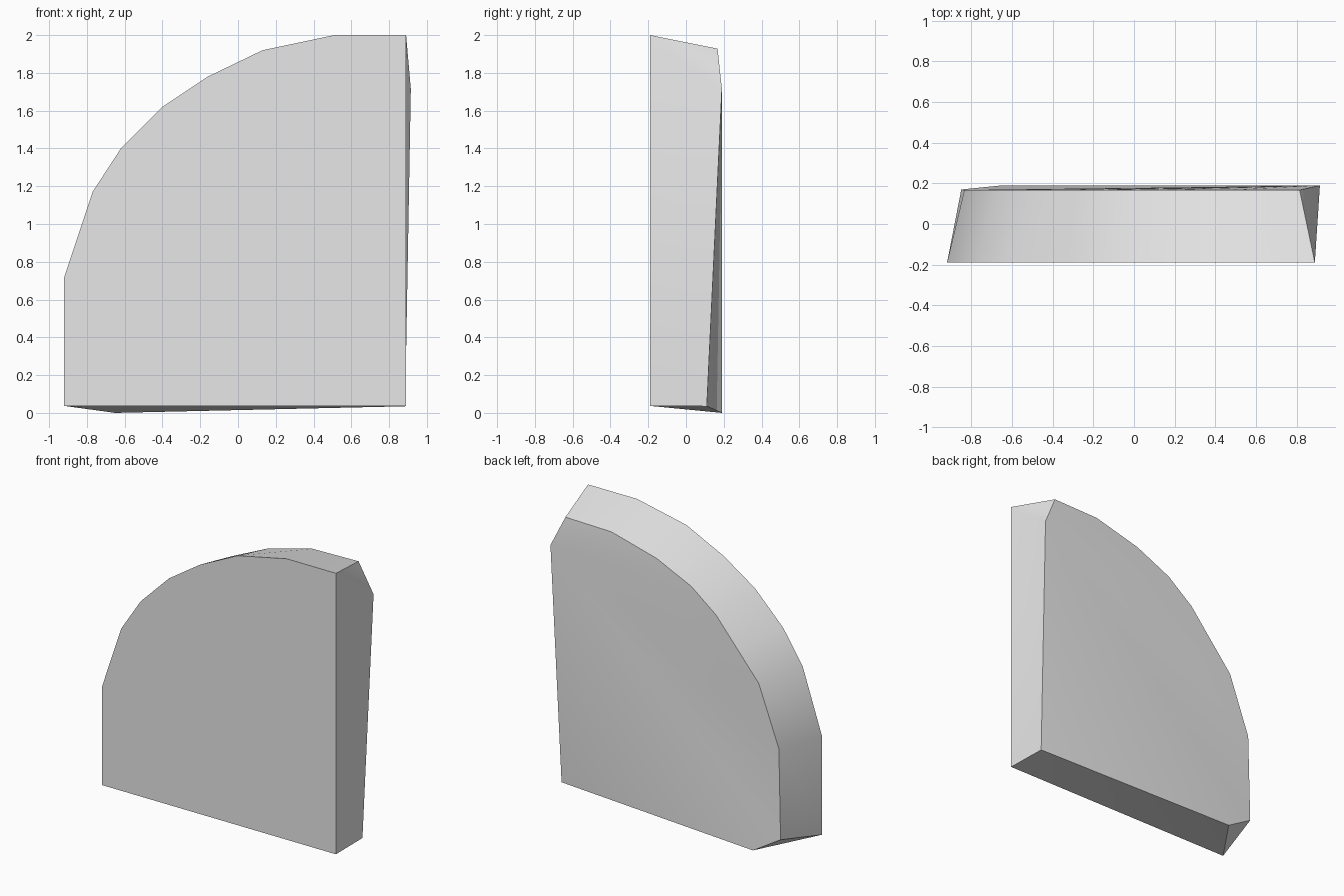
import bpy, bmesh, math

cube = bpy.data.objects.get("Cube")
if cube:
    bpy.data.objects.remove(cube)

# Single plain grey
grey = bpy.data.materials.new("plain grey")
grey.use_nodes = True
colour = (0.8, 0.8, 0.8, 1)
grey.diffuse_color = colour
grey.node_tree.nodes["Principled BSDF"].inputs["Base Color"].default_value = colour

bm = bmesh.new()
FRONT, BACK = -0.19, 0.167


def verts(points, y):
    return [bm.verts.new((x, y, z)) for x, z in points]


# Curved rim: matching front and back arcs, from the left foot to the top corner
front_arc = verts([(-0.92, 0.72), (-0.77, 1.17), (-0.62, 1.40), (-0.40, 1.62),
                   (-0.16, 1.78), (0.13, 1.92), (0.51, 2.0), (0.89, 2.0)], FRONT)
back_arc = verts([(-0.835, 0.75), (-0.68, 1.165), (-0.515, 1.36), (-0.35, 1.555),
                  (-0.157, 1.705), (0.11, 1.828), (0.458, 1.92), (0.815, 1.928)], BACK)

# Corners of the straight sides
front_foot, front_heel = verts([(-0.92, 0.037), (0.89, 0.037)], FRONT)
back_side = bm.verts.new((-0.85, 0.17, 0.12))
back_foot = bm.verts.new((-0.65, 0.19, 0))
back_heel = bm.verts.new((0.885, 0.11, 0.035))
back_peak = bm.verts.new((0.915, 0.19, 1.715))

# Flat front and rim
bm.faces.new([front_foot] + front_arc + [front_heel])
front_rim = [front_foot] + front_arc
back_rim = [back_side] + back_arc
for i in range(len(front_rim) - 1):
    bm.faces.new([front_rim[i], front_rim[i + 1], back_rim[i + 1], back_rim[i]])

# Cut corners, underside and straight side
bm.faces.new([front_foot, back_side, back_foot])
bm.faces.new([front_arc[-1], back_peak, back_arc[-1]])
bm.faces.new([front_foot, back_foot, back_heel])
bm.faces.new([front_foot, back_heel, front_heel])
bm.faces.new([front_heel, back_heel, front_arc[-1]])
bm.faces.new([back_heel, back_peak, front_arc[-1]])

# Slightly bowed back, fanned from its peak
fan = [back_heel, back_foot] + back_rim
for a, b in zip(fan, fan[1:]):
    bm.faces.new([back_peak, a, b])

bmesh.ops.recalc_face_normals(bm, faces=bm.faces)
mesh = bpy.data.meshes.new("quarter_round_slab")
bm.to_mesh(mesh)
bm.free()
mesh.materials.append(grey)
slab = bpy.data.objects.new("quarter_round_slab", mesh)
bpy.context.collection.objects.link(slab)

bpy.ops.object.select_all(action="DESELECT")
slab.select_set(True)
bpy.context.view_layer.objects.active = slab
bpy.ops.object.shade_smooth_by_angle(angle=math.radians(35))
